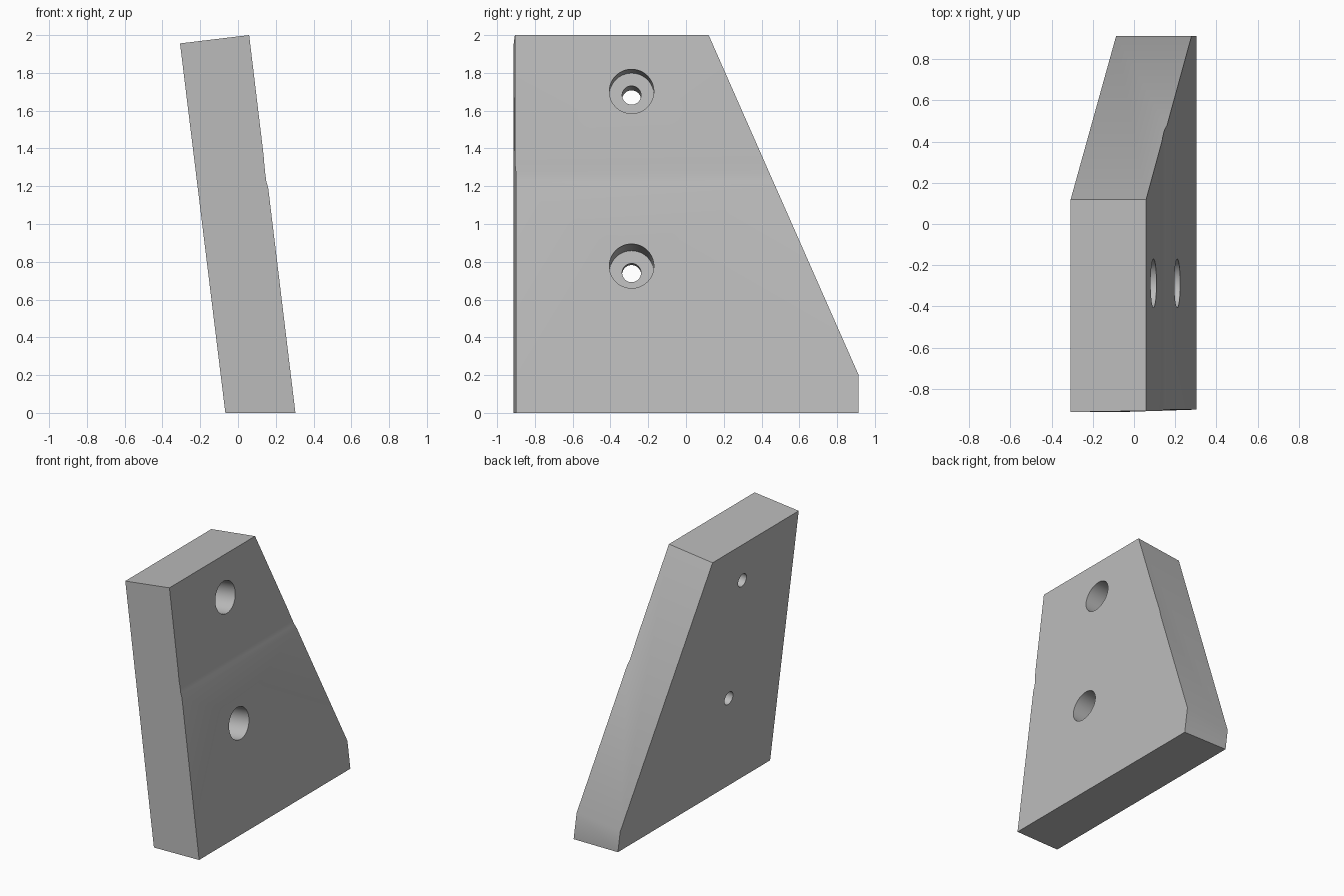
import bpy, bmesh
from mathutils import Vector

cube = bpy.data.objects.get("Cube")
if cube:
    bpy.data.objects.remove(cube, do_unlink=True)

# One plain grey material
grey = bpy.data.materials.new("plain grey")
grey.use_nodes = True
COLOUR = (0.5, 0.5, 0.5, 1)
grey.diffuse_color = COLOUR
grey.node_tree.nodes["Principled BSDF"].inputs["Base Color"].default_value = COLOUR

NORMAL = Vector((0.37, 0, 0.045)).normalized()   # thickness direction of the leaning plate
FRONT, BACK = -0.912, 0.912


def add_object(name, bm):
    bmesh.ops.recalc_face_normals(bm, faces=bm.faces[:])
    mesh = bpy.data.meshes.new(name)
    bm.to_mesh(mesh)
    bm.free()
    mesh.materials.append(grey)
    obj = bpy.data.objects.new(name, mesh)
    bpy.context.collection.objects.link(obj)
    return obj


# Leaning plate: end profile with a very shallow hollow, extruded front to back
profile = [(-0.067, 0), (0.304, 0), (0.16, 1.19), (0.15, 1.225), (0.144, 1.27),
           (0.139, 1.32), (0.136, 1.36), (0.059, 2.0), (-0.307, 1.956)]
bm = bmesh.new()
face = bm.faces.new([bm.verts.new((x, FRONT, z)) for x, z in profile])
result = bmesh.ops.extrude_face_region(bm, geom=[face])
for v in result["geom"]:
    if isinstance(v, bmesh.types.BMVert):
        v.co.y = BACK

# Slight draft on the front end
for v in bm.verts:
    if v.co.y < 0 and v.co.x > 0:
        v.co.y += 0.012 if v.co.z < 1.3 else 0.006

# Sloping rear edge, cut square to the plate
corner_high = Vector((0.059, 0.12, 2.0))
corner_low = Vector((0.28, BACK, 0.205))
cut_normal = NORMAL.cross(corner_low - corner_high)
if cut_normal.y < 0:
    cut_normal.negate()
cut = bmesh.ops.bisect_plane(bm, geom=bm.verts[:] + bm.edges[:] + bm.faces[:],
                             plane_co=corner_high, plane_no=cut_normal, clear_outer=True)
bmesh.ops.holes_fill(bm, edges=[e for e in bm.edges if e.is_boundary], sides=0)
plate = add_object("plate", bm)


# Counterbored screw holes
def drill(name, z, radius, depth):
    x = 0.302 - 0.122 * z
    start = Vector((x, -0.288, z)) + NORMAL * 0.1
    end = Vector((x, -0.288, z)) - NORMAL * depth
    bm = bmesh.new()
    bmesh.ops.create_cone(bm, cap_ends=True, segments=48, radius1=radius,
                          radius2=radius, depth=(start - end).length)
    bm.transform(NORMAL.to_track_quat("Z", "Y").to_matrix().to_4x4())
    bmesh.ops.translate(bm, verts=bm.verts[:], vec=(start + end) / 2)
    cutter = add_object(name, bm)
    cutter.hide_render = True
    mod = plate.modifiers.new(name, "BOOLEAN")
    mod.operation = "DIFFERENCE"
    mod.solver = "EXACT"
    mod.object = cutter
    return cutter


cutters = []
for label, z, depth in (("upper", 1.702, 0.17), ("lower", 0.777, 0.295)):
    cutters.append(drill(label + "_counterbore", z, 0.118, depth))
    cutters.append(drill(label + "_screw_hole", z, 0.05, 0.6))

# Apply the cuts and remove the cutters
bpy.ops.object.select_all(action="DESELECT")
bpy.context.view_layer.objects.active = plate
plate.select_set(True)
for mod in list(plate.modifiers):
    bpy.ops.object.modifier_apply(modifier=mod.name)
for cutter in cutters:
    bpy.data.objects.remove(cutter, do_unlink=True)
bpy.ops.object.shade_smooth_by_angle(angle=0.5)
